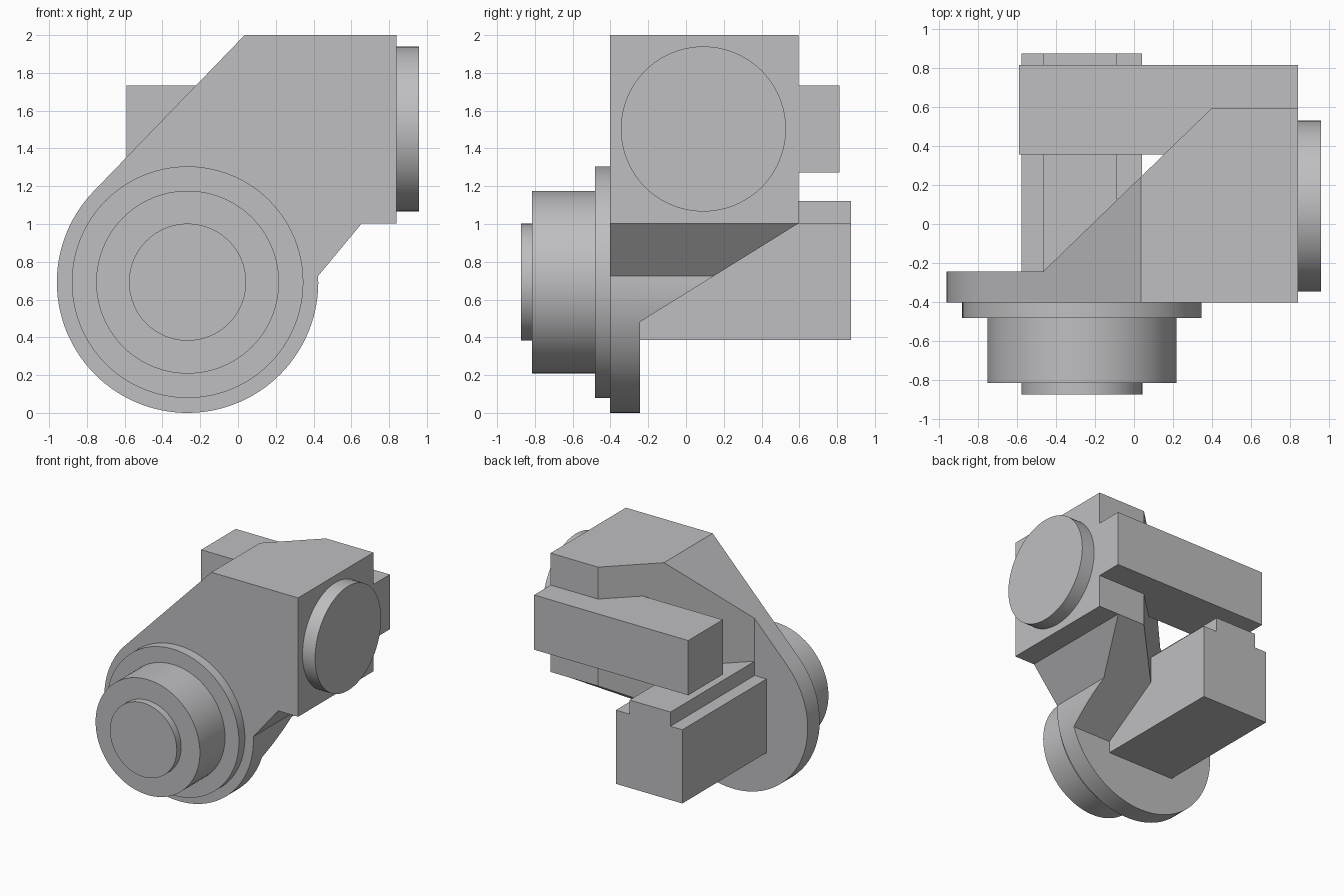
import bpy, bmesh, math
from mathutils import Vector

cube = bpy.data.objects.get("Cube")
if cube:
    bpy.data.objects.remove(cube, do_unlink=True)

# Single cast-metal colour
metal = bpy.data.materials.new("light_grey_metal")
metal.use_nodes = True
grey = (0.52, 0.52, 0.535, 1.0)
metal.diffuse_color = grey
bsdf = next(n for n in metal.node_tree.nodes if n.type == "BSDF_PRINCIPLED")
bsdf.inputs["Base Color"].default_value = grey


def prism(name, outline, axis, lo, hi):
    """Extrude a 2D outline along an axis; outline holds the other two coordinates."""
    bm = bmesh.new()

    def place(p, depth):
        co = list(p)
        co.insert("xyz".index(axis), depth)
        return bm.verts.new(co)

    face = bm.faces.new([place(p, lo) for p in outline])
    moved = bmesh.ops.extrude_face_region(bm, geom=[face])["geom"]
    shift = Vector((0, 0, 0))
    shift["xyz".index(axis)] = hi - lo
    bmesh.ops.translate(bm, vec=shift,
                        verts=[g for g in moved if isinstance(g, bmesh.types.BMVert)])
    bmesh.ops.recalc_face_normals(bm, faces=bm.faces)
    mesh = bpy.data.meshes.new(name)
    bm.to_mesh(mesh)
    bm.free()
    obj = bpy.data.objects.new(name, mesh)
    bpy.context.collection.objects.link(obj)
    mesh.materials.append(metal)
    return obj


def arc(cx, cy, r, start, end, steps):
    angles = [start + (end - start) * i / steps for i in range(steps + 1)]
    return [(cx + r * math.cos(a), cy + r * math.sin(a)) for a in angles]


def activate(obj):
    bpy.ops.object.select_all(action="DESELECT")
    obj.select_set(True)
    bpy.context.view_layer.objects.active = obj


def smooth(obj):
    activate(obj)
    bpy.ops.object.shade_smooth_by_angle(angle=math.radians(20))


def disc(name, cx, cy, r, axis, lo, hi):
    smooth(prism(name, arc(cx, cy, r, 0, math.tau, 96)[:-1], axis, lo, hi))


def box(name, x, y, z):
    return prism(name, [(x[0], z[0]), (x[1], z[0]), (x[1], z[1]), (x[0], z[1])], "y", *y)


def cut(obj, cutter):
    cutter.hide_render = True
    mod = obj.modifiers.new("cut", "BOOLEAN")
    mod.operation, mod.solver, mod.object = "DIFFERENCE", "EXACT", cutter
    activate(obj)
    bpy.ops.object.modifier_apply(modifier=mod.name)
    bpy.data.objects.remove(cutter, do_unlink=True)


HUB_X, HUB_Z, HUB_R = -0.267, 0.692, 0.692
FRONT, PLATE_BACK, BACK = -0.403, -0.243, 0.595
TOP_X, SIDE_X = 0.035, 0.84

# Main body: round hub plate running tangentially into the square head
dx, dz = TOP_X - HUB_X, 2.0 - HUB_Z
tangent = math.atan2(dz, dx) + math.acos(HUB_R / math.hypot(dx, dz))
notch = math.asin((0.725 - HUB_Z) / HUB_R)
outline = [(SIDE_X, 1.003), (SIDE_X, 2.0), (TOP_X, 2.0)]
outline += arc(HUB_X, HUB_Z, HUB_R, tangent, math.tau + notch, 72)
outline += [(0.655, 1.003)]
body = prism("body", outline, "y", FRONT, BACK)

# Diagonal rear cut, then sloped underside cut, leaving the thin hub plate
cut(body, prism("rear_cutter", [(-0.465, PLATE_BACK), (0.4, BACK), (0.8, 0.983),
                                (-2, 0.983), (-2, PLATE_BACK)], "z", -1, 3))
cut(body, prism("under_cutter", [(PLATE_BACK, 0.482), (BACK, 1.003), (1.433, 1.523),
                                 (1.433, -1), (PLATE_BACK, -1)], "x", -2, 2))
smooth(body)

# Stepped front boss
disc("front_flange", HUB_X, HUB_Z, 0.613, "y", -0.482, FRONT)
disc("front_drum", HUB_X, HUB_Z, 0.484, "y", -0.815, -0.482)
disc("front_cap", HUB_X, HUB_Z, 0.31, "y", -0.873, -0.815)

# Side disc on the head
disc("side_disc", 0.092, 1.503, 0.437, "x", SIDE_X, 0.957)

# Rear bars
box("upper_bar", (-0.59, SIDE_X), (0.355, 0.813), (1.273, 1.732))
box("lower_bar", (-0.577, 0.04), (PLATE_BACK, 0.873), (0.385, 1.003))
box("lower_bar_rib", (-0.467, -0.088), (PLATE_BACK, 0.873), (1.003, 1.122))
